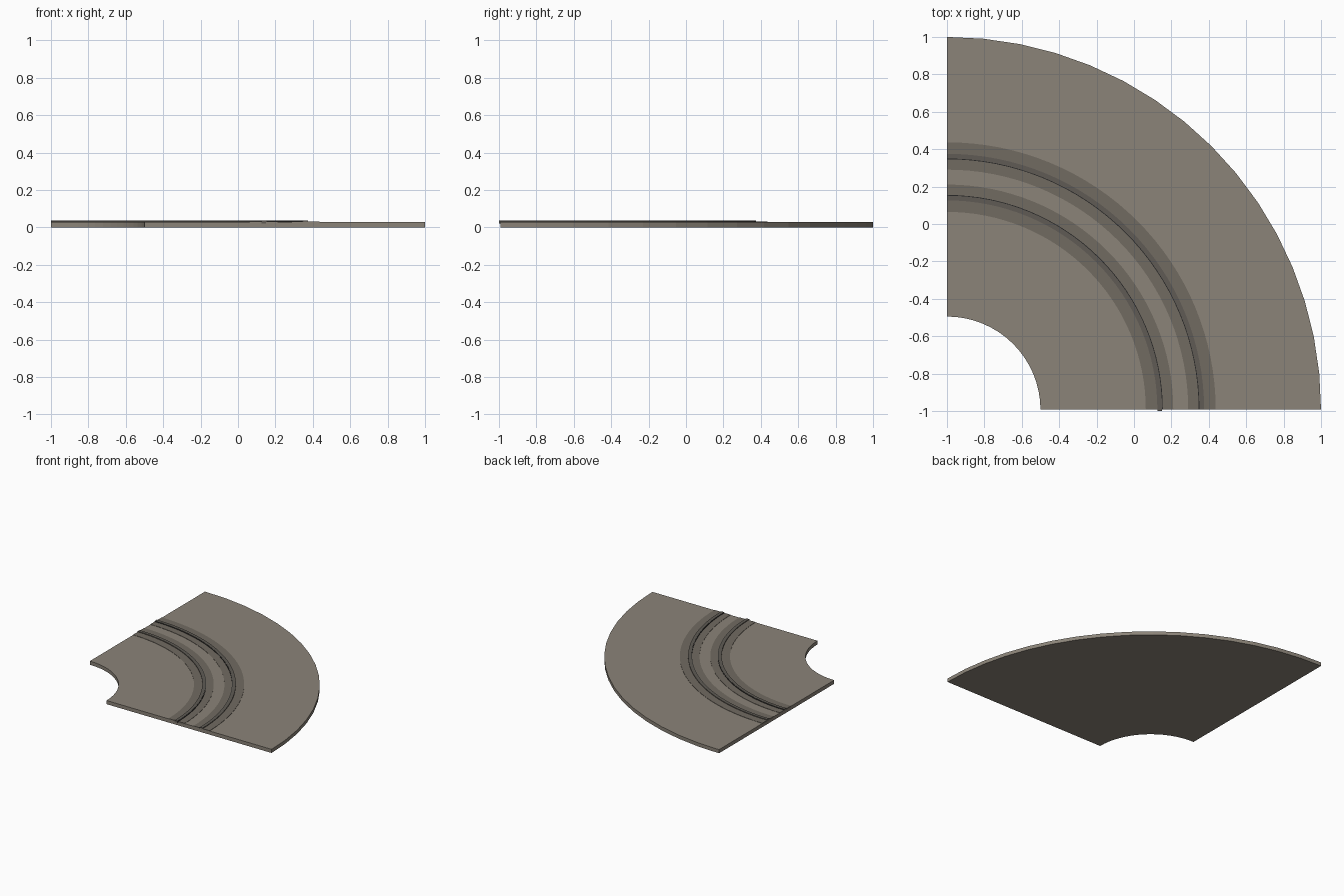
import bpy, bmesh, math

if "Cube" in bpy.data.objects:
    bpy.data.objects.remove(bpy.data.objects["Cube"])

CX, CY = -1.0, -0.993

def material(name, col):
    m = bpy.data.materials.new(name)
    m.diffuse_color = (*col, 1)
    m.use_nodes = True
    m.node_tree.nodes["Principled BSDF"].inputs["Base Color"].default_value = m.diffuse_color
    return m

def quarter_sweep(name, profile, steps, mat, squash=1.0, extra=0.0):
    """Sweep a closed (radius, z) profile through a quarter turn; extra lengthens the start."""
    pts = [(1, 0, -extra)] if extra else []
    for i in range(steps + 1):
        a = math.pi / 2 * i / steps
        pts.append((math.cos(a), math.sin(a) * squash, 0))
    bm = bmesh.new()
    rings = [[bm.verts.new((CX + r * c, CY + r * s + dy, z)) for r, z in profile]
             for c, s, dy in pts]
    n = len(profile)
    for a, b in zip(rings, rings[1:]):
        for j in range(n):
            k = (j + 1) % n
            bm.faces.new((a[j], a[k], b[k], b[j]))
    bm.faces.new(rings[0])
    bm.faces.new(rings[-1])
    bmesh.ops.recalc_face_normals(bm, faces=bm.faces)
    me = bpy.data.meshes.new(name)
    bm.to_mesh(me)
    bm.free()
    me.materials.append(mat)
    ob = bpy.data.objects.new(name, me)
    bpy.context.collection.objects.link(ob)

def box(r0, r1, z0, z1):
    return [(r0, z0), (r1, z0), (r1, z1), (r0, z1)]

stone = material("stone", (0.26, 0.23, 0.19))
bed = material("rail_bed", (0.165, 0.145, 0.12))
steel = material("rail_steel", (0.115, 0.105, 0.09))
dark = material("groove", (0.02, 0.02, 0.02))

# paved quarter-ring slab
quarter_sweep("slab", box(0.5, 2.0, 0, 0.03), 16, stone, 0.9965)

# two rails mirrored about the track centreline, radius 1.25
for name, s, extra in (("inner", -1, 0.007), ("outer", 1, 0)):
    def prof(d0, d1, z0, z1):
        return box(1.25 + s * d0, 1.25 + s * d1, z0, z1)
    quarter_sweep(name + "_bed", prof(0.04, 0.187, 0.02, 0.0325), 32, bed, 0.995)
    quarter_sweep(name + "_rail", prof(0.1, 0.125, 0.022, 0.038), 32, steel, 0.995, extra)
    quarter_sweep(name + "_groove", prof(0.096, 0.1, 0.022, 0.036), 32, dark, 0.995)
